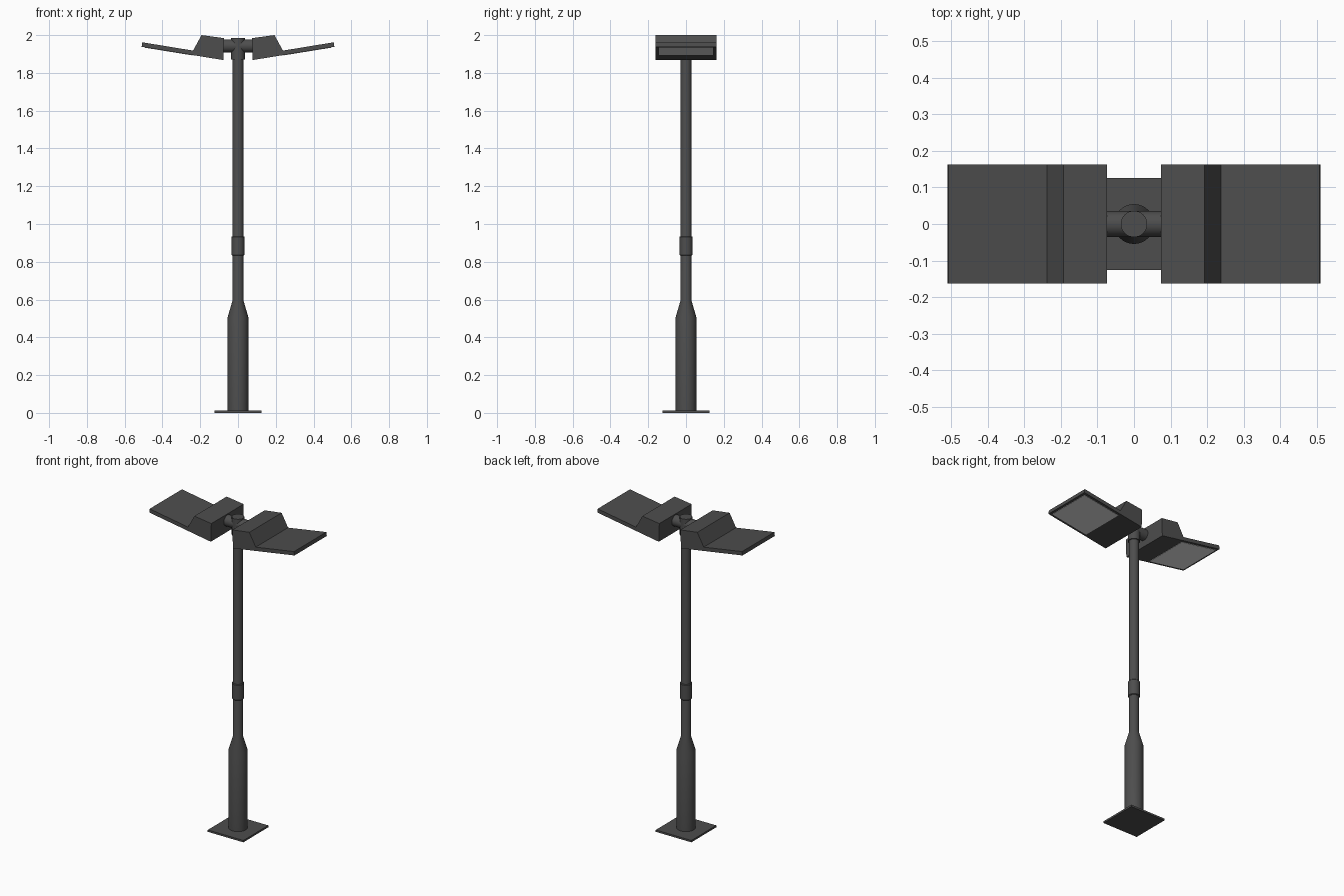
import bpy, bmesh, math

if "Cube" in bpy.data.objects:
    bpy.data.objects.remove(bpy.data.objects["Cube"])


def material(name, v):
    m = bpy.data.materials.new(name)
    m.diffuse_color = (v, v, v, 1)
    m.use_nodes = True
    m.node_tree.nodes["Principled BSDF"].inputs["Base Color"].default_value = m.diffuse_color
    return m


METAL = material("dark grey metal", 0.075)
GLASS = material("pale lamp glass", 0.8)


def finish(bm, name, mat, smooth=False):
    bmesh.ops.recalc_face_normals(bm, faces=bm.faces)
    me = bpy.data.meshes.new(name)
    bm.to_mesh(me)
    bm.free()
    me.materials.append(mat)
    ob = bpy.data.objects.new(name, me)
    bpy.context.collection.objects.link(ob)
    if smooth:
        bpy.ops.object.select_all(action='DESELECT')
        ob.select_set(True)
        bpy.context.view_layer.objects.active = ob
        bpy.ops.object.shade_smooth_by_angle(angle=math.radians(25))
    return ob


def lathe(name, profile, sides=32):
    """Closed solid turned about z from (radius, z) pairs."""
    bm = bmesh.new()
    rings = [[bm.verts.new((r * math.cos(2 * math.pi * i / sides),
                            r * math.sin(2 * math.pi * i / sides), z))
              for i in range(sides)] for r, z in profile]
    for a, b in zip(rings, rings[1:]):
        for i in range(sides):
            j = (i + 1) % sides
            bm.faces.new((a[i], a[j], b[j], b[i]))
    bm.faces.new(rings[0])
    bm.faces.new(rings[-1])
    return finish(bm, name, METAL, True)


def extrude_profile(name, pts, half, mat):
    """Prism from an (x, z) outline, centred on y = 0."""
    bm = bmesh.new()
    face = bm.faces.new([bm.verts.new((x, -half, z)) for x, z in pts])
    ext = bmesh.ops.extrude_face_region(bm, geom=[face])["geom"]
    bmesh.ops.translate(bm, vec=(0, 2 * half, 0),
                        verts=[v for v in ext if isinstance(v, bmesh.types.BMVert)])
    return finish(bm, name, mat)


# Square base plate
extrude_profile("base_plate", [(-.125, 0), (.125, 0), (.125, .012), (-.125, .012)], .125, METAL)

# Pole: wide foot, tapered shoulder, slim shaft
lathe("pole", [(.0545, .01), (.0545, .508), (.029, .595), (.029, 1.9)])
lathe("pole_collar", [(.031, .833), (.0345, .837), (.0345, .931), (.031, .935)])

# Tee fitting that carries both lamps
lathe("top_fitting", [(.036, 1.872), (.036, 1.986)])
arm = lathe("cross_arm", [(.035, -.08), (.035, .08)])
arm.rotation_euler = (0, math.pi / 2, 0)
arm.location.z = 1.943

# Lamp heads, mirrored left and right
HEAD = [(.078, 1.868), (.51, 1.938), (.507, 1.962), (.238, 1.918), (.193, 2.0), (.074, 1.984)]


def under(x, drop):
    return (x, 1.868 + (x - .078) * .07 / .432 - drop)


PANEL = [under(.24, .002), under(.495, .002), under(.495, -.004), under(.24, -.004)]
for side, s in (("right", 1), ("left", -1)):
    extrude_profile(side + "_lamp_head", [(s * x, z) for x, z in HEAD], .162, METAL)
    extrude_profile(side + "_lamp_glass", [(s * x, z) for x, z in PANEL], .145, GLASS)
